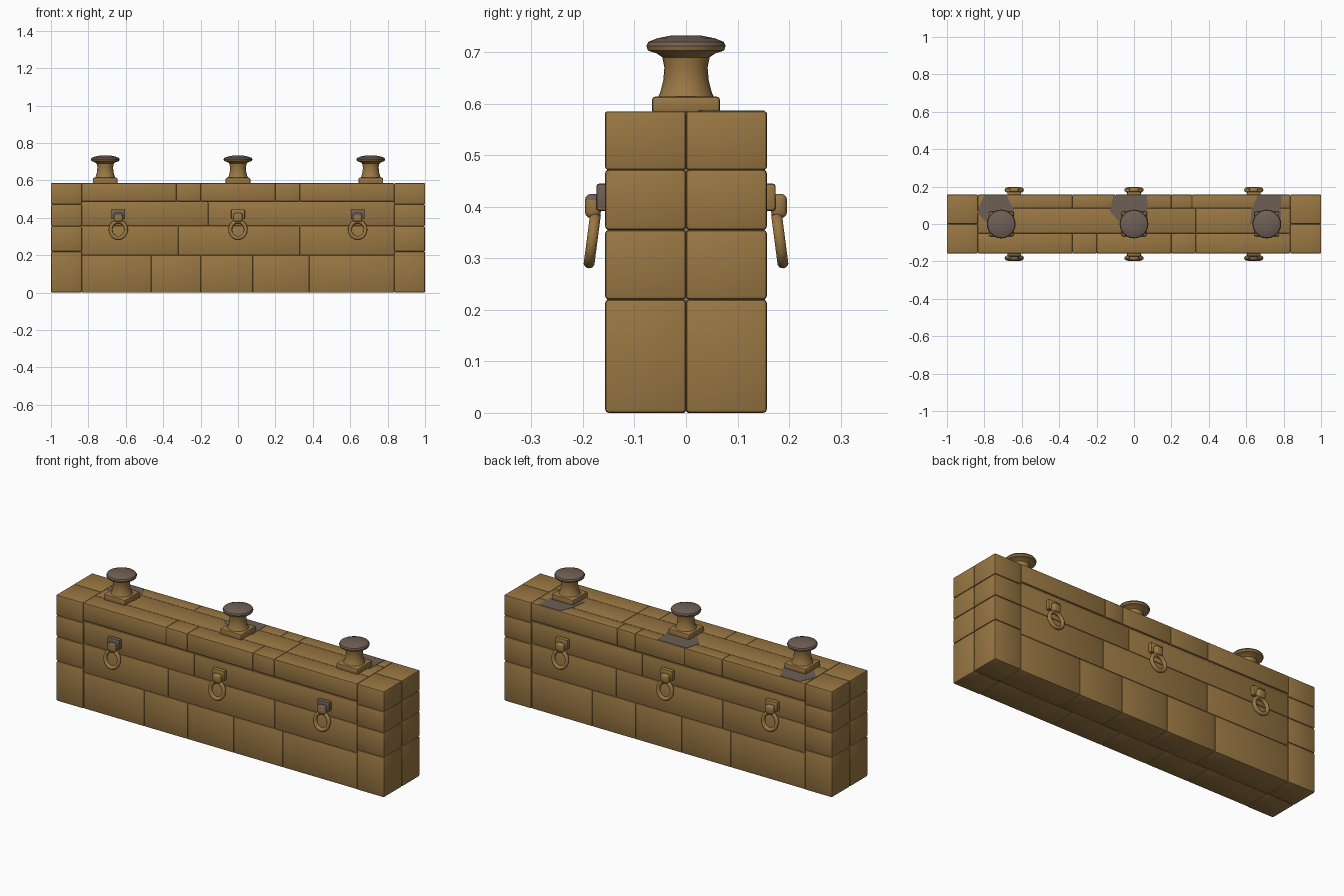
import bpy, bmesh, math
from mathutils import Matrix, Vector

if "Cube" in bpy.data.objects:
    bpy.data.objects.remove(bpy.data.objects["Cube"])


def material(name, rgb):
    m = bpy.data.materials.new(name)
    m.diffuse_color = (*rgb, 1)
    m.use_nodes = True
    m.node_tree.nodes["Principled BSDF"].inputs["Base Color"].default_value = m.diffuse_color
    return m


TAN = material("tan stone", (0.32, 0.185, 0.056))
GREY = material("worn grey", (0.155, 0.115, 0.09))


def finish(name, bm, angle=35):
    bmesh.ops.recalc_face_normals(bm, faces=bm.faces)
    me = bpy.data.meshes.new(name)
    bm.to_mesh(me)
    bm.free()
    me.materials.append(TAN)
    me.materials.append(GREY)
    ob = bpy.data.objects.new(name, me)
    bpy.context.collection.objects.link(ob)
    bpy.ops.object.select_all(action='DESELECT')
    ob.select_set(True)
    bpy.context.view_layer.objects.active = ob
    bpy.ops.object.shade_smooth_by_angle(angle=math.radians(angle))
    return ob


def box(bm, lo, hi, bevel=0.006, seg=2):
    """Add one bevelled block between two corners."""
    part = bmesh.new()
    size = [b - a for a, b in zip(lo, hi)]
    mid = [(a + b) / 2 for a, b in zip(lo, hi)]
    bmesh.ops.create_cube(part, size=1,
                          matrix=Matrix.Translation(mid) @ Matrix.Diagonal((*size, 1)))
    if bevel:
        bmesh.ops.bevel(part, geom=part.edges[:], offset=bevel, segments=seg,
                        profile=0.5, affect='EDGES')
    tmp = bpy.data.meshes.new("tmp")
    part.to_mesh(tmp)
    part.free()
    bm.from_mesh(tmp)
    bpy.data.meshes.remove(tmp)


def lathe(bm, profile, sides, centre):
    """Spin a list of (radius, z) around a vertical axis."""
    rings = [[bm.verts.new((centre[0] + r * math.cos(2 * math.pi * i / sides),
                            centre[1] + r * math.sin(2 * math.pi * i / sides), z))
              for i in range(sides)] for r, z in profile]
    for a, b in zip(rings, rings[1:]):
        for i in range(sides):
            j = (i + 1) % sides
            bm.faces.new((a[i], a[j], b[j], b[i]))
    bm.faces.new(rings[0][::-1])
    bm.faces.new(rings[-1])


W, E, H = 0.157, 0.835, 0.585

# Inner core that closes the joints
bm = bmesh.new()
box(bm, (-0.99, -0.147, 0.004), (0.99, 0.147, H - 0.006), 0)
finish("wall_core", bm)

# Corner stones at both ends, split along the middle
bm = bmesh.new()
levels = [0, 0.22, 0.355, 0.472, H]
for sx in (-1, 1):
    for sy in (-1, 1):
        for z0, z1 in zip(levels, levels[1:]):
            x0, x1 = sorted((sx * E, sx * 1.0))
            y0, y1 = sorted((0, sy * W))
            box(bm, (x0, y0, z0), (x1, y1, z1), 0.007 if z1 < H else 0.005)
finish("end_stones", bm)

# Brick courses on the long faces; the back is the front turned half round
courses = [(0, 0.2, [-0.465, -0.2, 0.08, 0.38]),
           (0.2, 0.358, [-0.32, 0.33]),
           (0.358, 0.482, [-0.16])]
bm = bmesh.new()
for side in (-1, 1):
    for z0, z1, cuts in courses:
        xs = [-E] + cuts + [E]
        for a, b in zip(xs, xs[1:]):
            x0, x1 = sorted((-side * a, -side * b))
            y0, y1 = sorted((0, side * (W - 0.004)))
            box(bm, (x0, y0, z0), (x1, y1, z1), 0.005)
finish("wall_bricks", bm)

# Capping slabs in three long strips
bm = bmesh.new()
strips = [(-W, -0.05, [-0.33, -0.2, 0.2, 0.33]),
          (-0.05, 0.085, [0.33]),
          (0.085, W, [-0.33, -0.1, 0.2, 0.31])]
for y0, y1, cuts in strips:
    xs = [-E] + cuts + [E]
    for a, b in zip(xs, xs[1:]):
        box(bm, (a, y0, 0.488), (b, y1, H), 0.004)
finish("capping_slabs", bm)

# Worn patches on the top, behind each bollard
patches = [
    [(-0.80, 0.152), (-0.68, 0.152), (-0.64, 0.07), (-0.64, 0), (-0.78, 0), (-0.84, 0.06)],
    [(-0.11, 0.152), (0.07, 0.152), (0.075, 0.02), (-0.07, 0.0), (-0.13, 0.07)],
    [(0.66, 0.152), (0.79, 0.152), (0.785, 0.03), (0.74, 0), (0.62, 0.0), (0.63, 0.08)]]
for n, pts in enumerate(patches):
    bm = bmesh.new()
    f = bm.faces.new([bm.verts.new((x, y, H - 0.003)) for x, y in pts])
    top = bmesh.ops.extrude_face_region(bm, geom=[f])["geom"]
    for v in top:
        if isinstance(v, bmesh.types.BMVert):
            v.co.z = H + 0.0015
    for f in bm.faces:
        f.material_index = 1
    finish(f"worn_patch_{n + 1}", bm)

# Mooring bollards: square foot, waisted post, wide head with a worn top
profile = [(0.055, 0.612), (0.05, 0.622), (0.044, 0.645), (0.042, 0.67), (0.046, 0.69),
           (0.058, 0.698), (0.074, 0.703), (0.077, 0.712), (0.073, 0.72),
           (0.055, 0.727), (0.03, 0.732)]
for n, x in enumerate((-0.71, 0, 0.71)):
    bm = bmesh.new()
    box(bm, (x - 0.066, -0.066, H - 0.005), (x + 0.066, 0.066, 0.614), 0.007)
    lathe(bm, profile, 24, (x, 0))
    bm.normal_update()
    for f in bm.faces:
        if f.calc_center_median().z > 0.714:
            f.material_index = 1
    finish(f"bollard_{n + 1}", bm)


# Mooring rings hanging from brackets on both long faces
def torus(bm, major, minor, mat, n=24, m=10):
    vs = [[bm.verts.new(mat @ Vector((
        0.92 * (major + minor * math.cos(b)) * math.cos(a), minor * math.sin(b),
        (major + minor * math.cos(b)) * math.sin(a))))
        for b in (2 * math.pi * j / m for j in range(m))]
        for a in (2 * math.pi * i / n for i in range(n))]
    for i in range(n):
        for j in range(m):
            k, l = (i + 1) % n, (j + 1) % m
            bm.faces.new((vs[i][j], vs[k][j], vs[k][l], vs[i][l]))


for side, label in ((-1, "front"), (1, "back")):
    for n, x in enumerate((-0.64, 0, 0.64)):
        bm = bmesh.new()
        y0, y1 = sorted((side * 0.148, side * 0.174))
        box(bm, (x - 0.037, y0, 0.392), (x + 0.037, y1, 0.445), 0.006)
        y0, y1 = sorted((side * 0.165, side * 0.196))
        box(bm, (x - 0.024, y0, 0.378), (x + 0.024, y1, 0.425), 0.012, 3)
        if side < 0 and x:
            bm.normal_update()
            for f in bm.faces:
                if f.calc_center_median().z > 0.405:
                    f.material_index = 1
        finish(f"{label}_bracket_{n + 1}", bm)
        bm = bmesh.new()
        tilt = Matrix.Rotation(side * 0.13, 4, 'X')
        torus(bm, 0.045, 0.011, Matrix.Translation((x, side * 0.182, 0.336)) @ tilt)
        finish(f"{label}_ring_{n + 1}", bm, 60)
